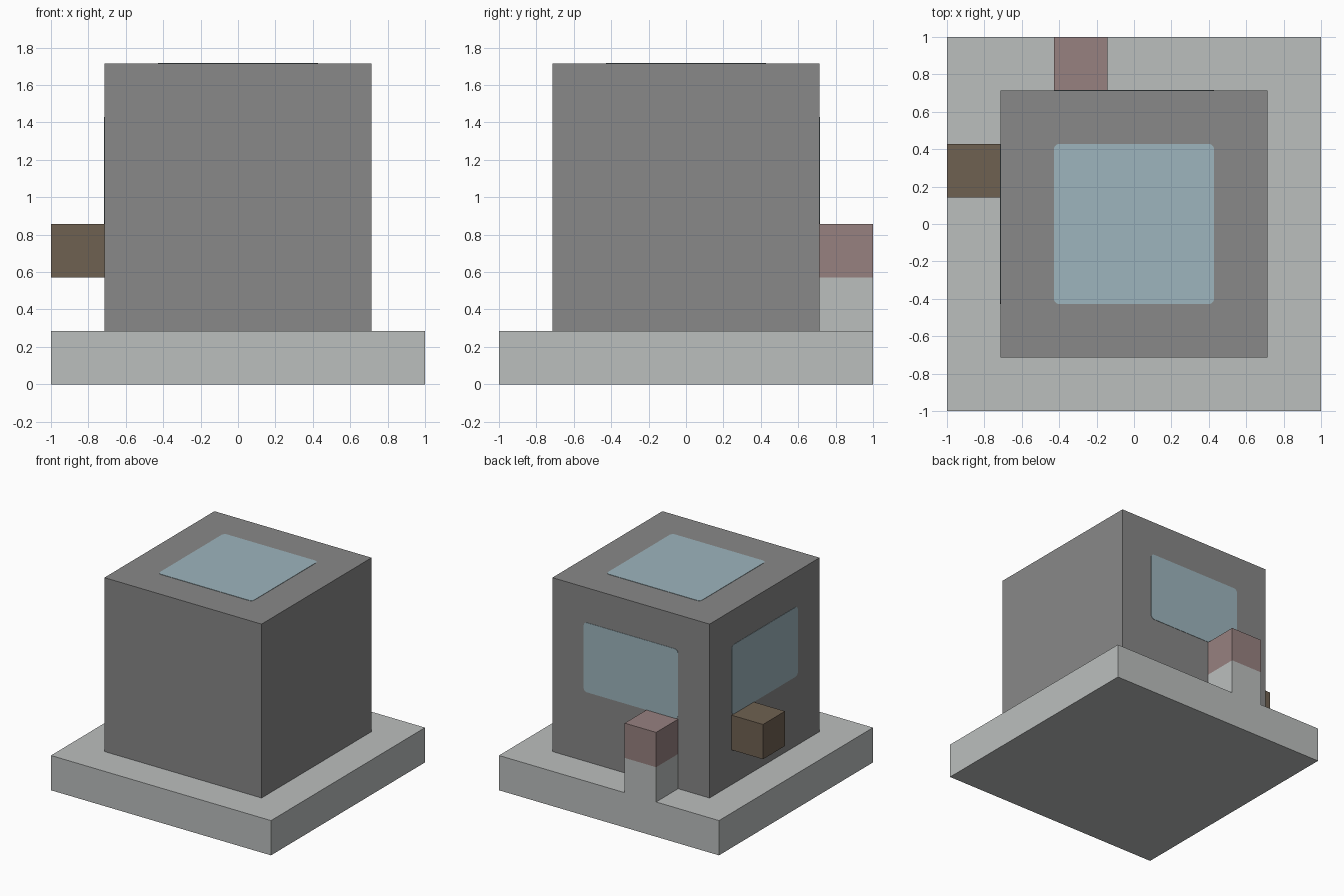
import bpy, bmesh
from mathutils import Matrix, Vector

if "Cube" in bpy.data.objects:
    bpy.data.objects.remove(bpy.data.objects["Cube"], do_unlink=True)

U = 2 / 7  # module: every part is a whole or half number of these


def material(name, rgb):
    m = bpy.data.materials.new(name)
    m.use_nodes = True
    m.diffuse_color = (*rgb, 1)
    m.node_tree.nodes["Principled BSDF"].inputs["Base Color"].default_value = (*rgb, 1)
    return m


pale_grey = material("pale grey", (0.50, 0.52, 0.515))
mid_grey = material("mid grey", (0.246, 0.246, 0.246))
pale_blue = material("pale blue", (0.337, 0.462, 0.509))
dusty_red = material("dusty red", (0.309, 0.220, 0.216))
brown = material("brown", (0.159, 0.120, 0.083))


def finish(name, bm, mats):
    me = bpy.data.meshes.new(name)
    bm.to_mesh(me)
    bm.free()
    for m in mats:
        me.materials.append(m)
    ob = bpy.data.objects.new(name, me)
    bpy.context.collection.objects.link(ob)
    return ob


def box_mesh(centre, size):
    bm = bmesh.new()
    place = Matrix.Translation(Vector(centre) * U) @ Matrix.Diagonal((*(Vector(size) * U), 1))
    bmesh.ops.create_cube(bm, size=1, matrix=place)
    return bm


# Slab and main block
finish("base", box_mesh((0, 0, 0.5), (7, 7, 1)), [pale_grey])
finish("body", box_mesh((0, 0, 3.5), (5, 5, 5)), [mid_grey])

# Post on the back edge, upper half painted
bm = box_mesh((-1, 3, 2), (1, 1, 2))
bmesh.ops.bisect_plane(bm, geom=bm.verts[:] + bm.edges[:] + bm.faces[:],
                       plane_co=(0, 0, 2 * U), plane_no=(0, 0, 1))
for f in bm.faces:
    f.material_index = int(f.calc_center_median().z > 2 * U)
finish("back_post", bm, [pale_grey, dusty_red])

# Block standing out from the right side
finish("side_block", box_mesh((-3, 1, 2.5), (1, 1, 1)), [brown])


# Thin panes with rounded corners
def pane(name, centre, size):
    thin = size.index(0)
    size = [s or 0.02 for s in size]
    bm = box_mesh(centre, size)
    corners = [e for e in bm.edges
               if abs((e.verts[0].co - e.verts[1].co)[thin]) > 0.001]
    bmesh.ops.bevel(bm, geom=corners, offset=0.03, segments=4, profile=0.5, affect='EDGES')
    finish(name, bm, [pale_blue])


pane("top_window", (0, 0, 6), (3, 3, 0))
pane("back_window", (0, 2.5, 4), (3, 0, 2))
pane("right_window", (-2.5, 0, 4), (0, 3, 2))
